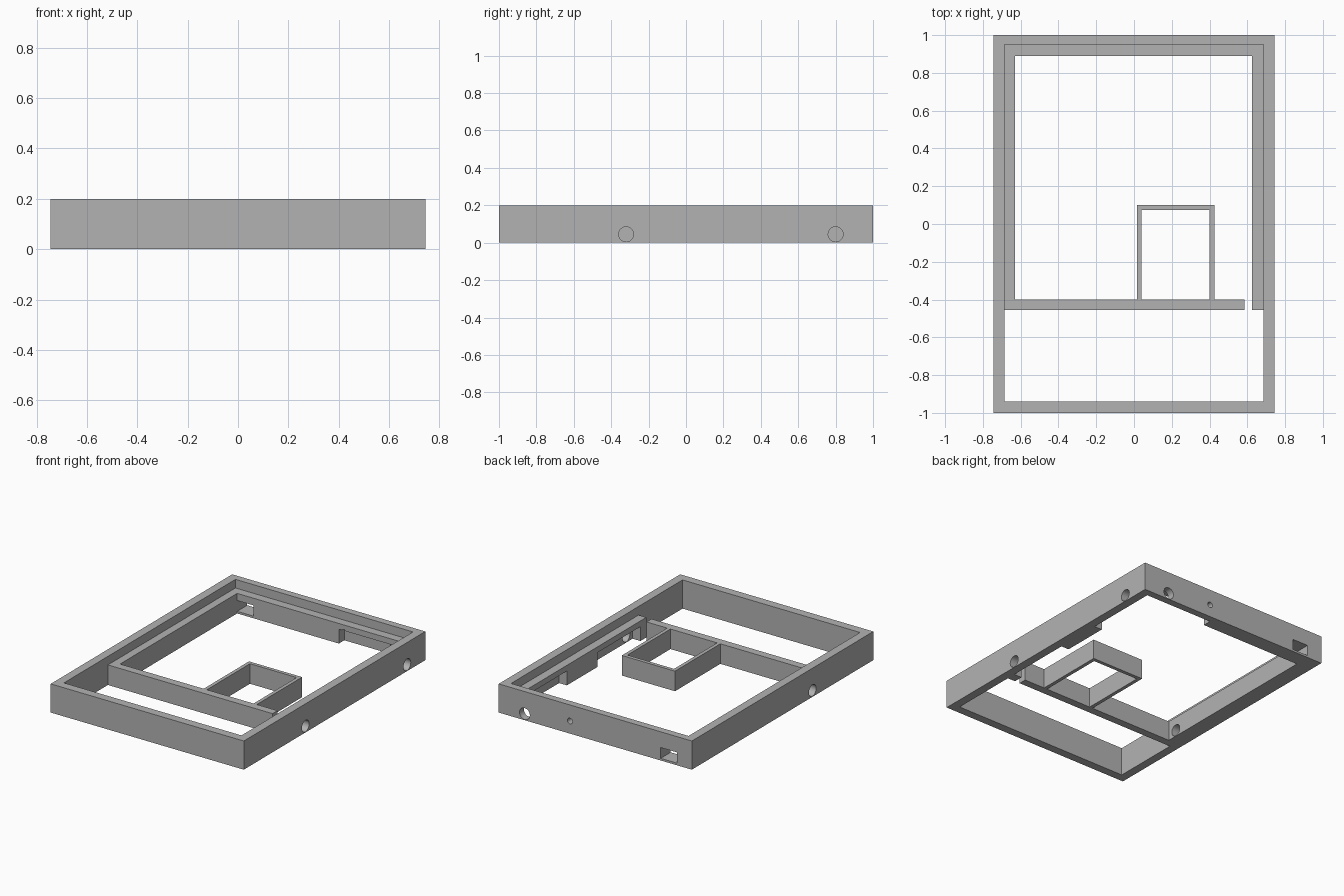
import bpy
import bmesh
from math import pi
from mathutils import Matrix, Vector

if "Cube" in bpy.data.objects:
    bpy.data.objects.remove(bpy.data.objects["Cube"])

grey = bpy.data.materials.new("plain grey")
grey.use_nodes = True
grey.diffuse_color = (0.45, 0.45, 0.45, 1)
grey.node_tree.nodes["Principled BSDF"].inputs["Base Color"].default_value = (0.45, 0.45, 0.45, 1)


def make_object(name, bm):
    bmesh.ops.recalc_face_normals(bm, faces=bm.faces)
    mesh = bpy.data.meshes.new(name)
    bm.to_mesh(mesh)
    bm.free()
    mesh.materials.append(grey)
    obj = bpy.data.objects.new(name, mesh)
    bpy.context.scene.collection.objects.link(obj)
    return obj


def prism(name, outline, height):
    """Extrude a plan outline up from the ground."""
    bm = bmesh.new()
    face = bm.faces.new([bm.verts.new((x, y, 0)) for x, y in outline])
    top = bmesh.ops.extrude_face_region(bm, geom=[face])["geom"]
    bmesh.ops.translate(bm, vec=(0, 0, height),
                        verts=[v for v in top if isinstance(v, bmesh.types.BMVert)])
    return make_object(name, bm)


def box(name, low, high):
    low, high = Vector(low), Vector(high)
    bm = bmesh.new()
    bmesh.ops.create_cube(bm, size=1, matrix=Matrix.Translation((low + high) / 2)
                          @ Matrix.Diagonal((*(high - low), 1)))
    return make_object(name, bm)


def drill(name, centre, radius, axis):
    bm = bmesh.new()
    bmesh.ops.create_cone(bm, cap_ends=True, segments=32, radius1=radius, radius2=radius, depth=0.3,
                          matrix=Matrix.Translation(centre) @ Matrix.Rotation(pi / 2, 4, axis))
    return make_object(name, bm)


def cut(target, cutters):
    """Subtract the cutters and bake the result into the target."""
    for cutter in cutters:
        cutter.hide_render = True
        mod = target.modifiers.new("cut", "BOOLEAN")
        mod.operation = "DIFFERENCE"
        mod.solver = "EXACT"
        mod.object = cutter
    graph = bpy.context.evaluated_depsgraph_get()
    mesh = bpy.data.meshes.new_from_object(target.evaluated_get(graph))
    target.modifiers.clear()
    target.data = mesh


# Outer wall, full height
outer_wall = box("outer_wall", (-0.745, -1, 0), (0.745, 1, 0.2))
opening = box("opening_cutter", (-0.685, -0.94, -0.1), (0.685, 0.95, 0.3))

# Lower inner ledge running round the back and on into the divider
inner_ledge = prism("inner_ledge_and_divider", [
    (-0.685, -0.455), (0.585, -0.455), (0.585, -0.4), (-0.63, -0.4), (-0.63, 0.89),
    (0.625, 0.89), (0.625, -0.455), (0.685, -0.455), (0.685, 0.95), (-0.685, 0.95)], 0.14)

# Small open compartment behind the divider
prism("compartment", [
    (0.015, -0.4), (0.04, -0.4), (0.04, 0.075), (0.4, 0.075), (0.4, -0.4),
    (0.425, -0.4), (0.425, 0.1), (0.015, 0.1)], 0.14)

# Holes through wall and ledge
holes = [
    drill("side_hole_front", (0.7, -0.32, 0.045), 0.04, "Y"),
    drill("side_hole_back", (0.7, 0.8, 0.045), 0.04, "Y"),
    drill("opposite_hole", (-0.7, -0.33, 0.045), 0.04, "Y"),
    drill("back_hole", (0.545, 0.95, 0.045), 0.04, "X"),
    drill("back_pin_hole", (0.195, 0.95, 0.088), 0.02, "X"),
    box("back_port", (-0.629, 0.8, 0.015), (-0.505, 1.1, 0.09)),
]

# Recesses under the ledge
recesses = [
    box("side_recess_front", (0.6, -0.39, -0.1), (0.72, 0.085, 0.1)),
    box("side_recess_back", (0.6, 0.42, -0.1), (0.72, 0.98, 0.1)),
    box("back_recess", (0.155, 0.87, -0.1), (0.71, 0.97, 0.1)),
]

cut(outer_wall, [opening] + holes)
cut(inner_ledge, recesses + holes)
for cutter in [opening] + holes + recesses:
    bpy.data.objects.remove(cutter)

# Round the hole walls, keep every corner crisp
bpy.ops.object.select_all(action="DESELECT")
for obj in (outer_wall, inner_ledge):
    obj.select_set(True)
bpy.context.view_layer.objects.active = outer_wall
bpy.ops.object.shade_smooth_by_angle(angle=pi / 6)
